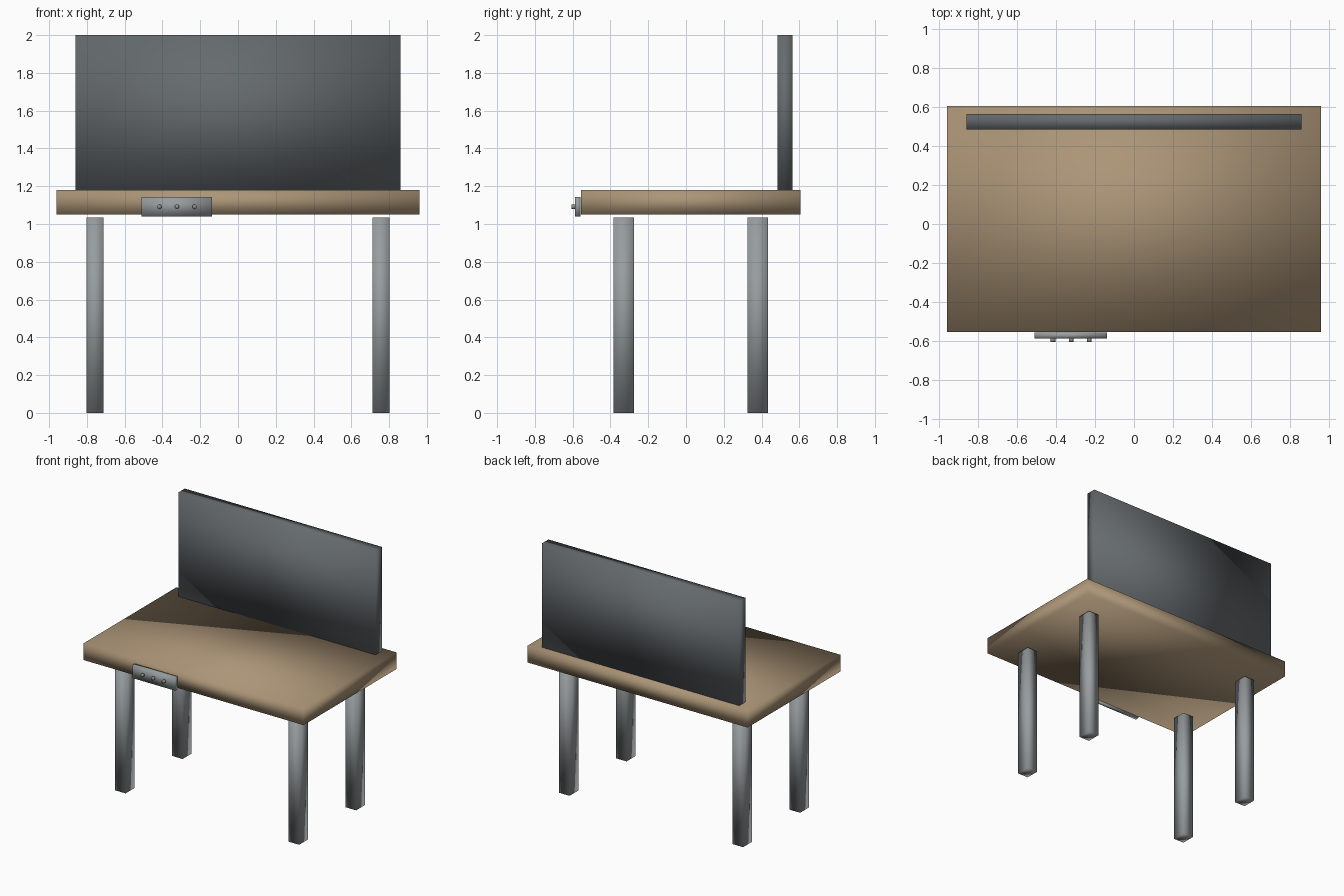
import bpy
import math

cube = bpy.data.objects.get("Cube")
if cube:
    bpy.data.objects.remove(cube, do_unlink=True)


def material(name, rgb):
    mat = bpy.data.materials.new(name)
    mat.use_nodes = True
    colour = (*rgb, 1.0)
    mat.diffuse_color = colour
    mat.node_tree.nodes["Principled BSDF"].inputs["Base Color"].default_value = colour
    return mat


wood = material("tan wood", (0.41, 0.30, 0.185))
screen_grey = material("dark grey", (0.13, 0.145, 0.155))
metal = material("light grey metal", (0.31, 0.335, 0.345))
knob_metal = material("warm grey", (0.30, 0.27, 0.24))


def box(name, low, high, mat):
    """Softly shaded box between two opposite corners."""
    centre = [(a + b) / 2 for a, b in zip(low, high)]
    bpy.ops.mesh.primitive_cube_add(size=1, location=centre)
    obj = bpy.context.object
    obj.name = name
    obj.scale = [b - a for a, b in zip(low, high)]
    bpy.ops.object.transform_apply(location=False, rotation=False, scale=True)
    obj.data.materials.append(mat)
    bpy.ops.object.shade_smooth()
    return obj


# Table top and upright screen
box("table_top", (-0.96, -0.555, 1.05), (0.96, 0.605, 1.18), wood)
box("screen", (-0.86, 0.485, 1.18), (0.86, 0.565, 2.0), screen_grey)

# Four legs, ending just under the top
for end, y in (("front", -0.33), ("back", 0.38)):
    for side, x in (("right", -0.757), ("left", 0.757)):
        box(f"{end}_{side}_leg", (x - 0.046, y - 0.055, 0), (x + 0.046, y + 0.055, 1.035), metal)

# Control panel on the front edge
box("control_panel", (-0.51, -0.587, 1.04), (-0.138, -0.558, 1.143), metal)

# Row of three knobs
for i in range(3):
    bpy.ops.mesh.primitive_cylinder_add(
        vertices=16, radius=0.012, depth=0.02,
        location=(-0.416 + i * 0.093, -0.595, 1.091), rotation=(math.pi / 2, 0, 0))
    knob = bpy.context.object
    knob.name = f"knob_{i + 1}"
    knob.data.materials.append(knob_metal)
    bpy.ops.object.shade_smooth()
